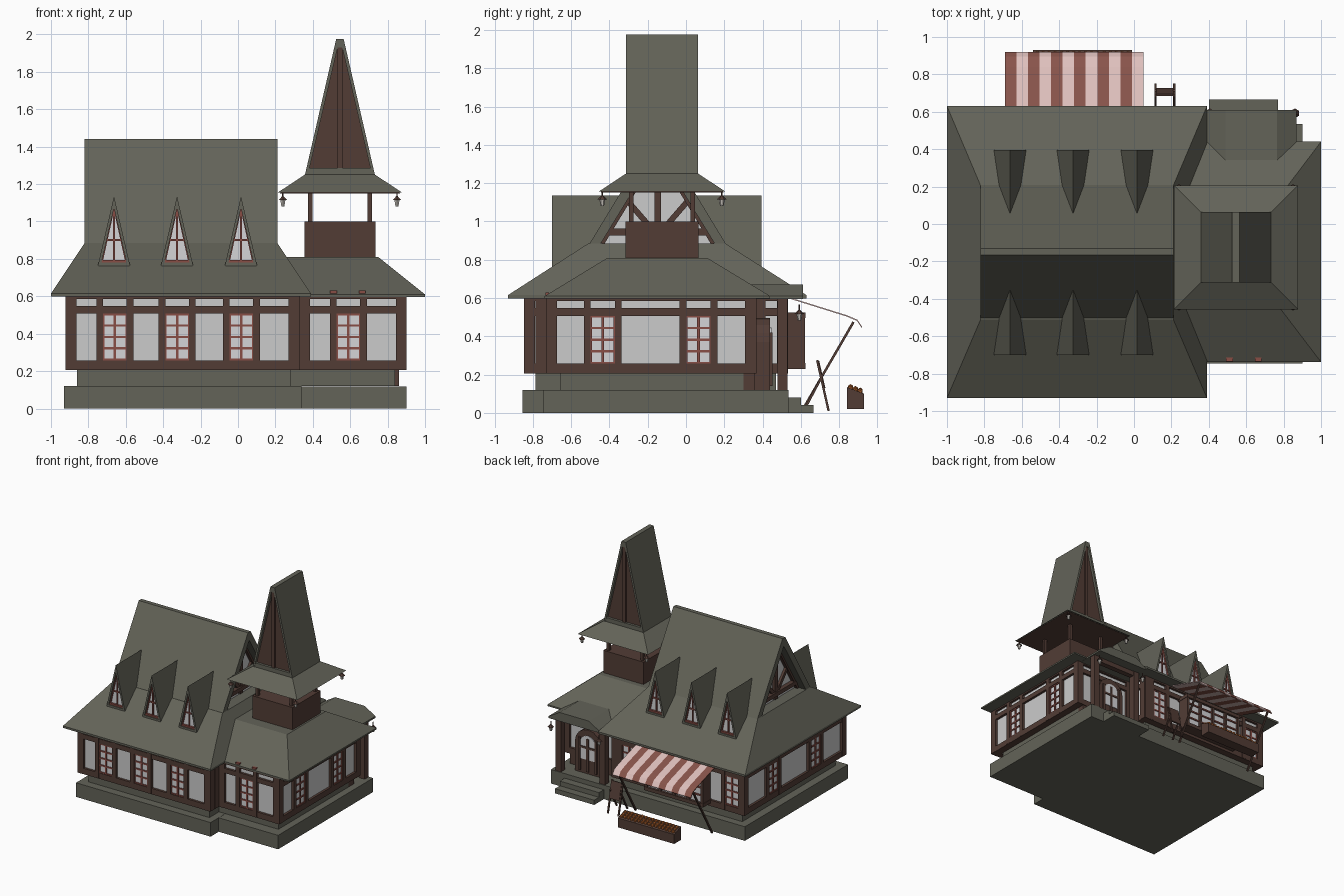
import bpy, bmesh, math, random
from mathutils import Matrix, Vector

if "Cube" in bpy.data.objects:
    bpy.data.objects.remove(bpy.data.objects["Cube"])

random.seed(4)
COLORS = {"roof_grey_green": (0.125, 0.125, 0.098), "timber_brown": (0.085, 0.046, 0.036),
          "plaster": (0.60, 0.60, 0.60), "window_pane": (0.66, 0.66, 0.68),
          "window_red": (0.25, 0.075, 0.06), "awning_red": (0.25, 0.09, 0.07),
          "awning_pink": (0.74, 0.53, 0.51), "orange": (0.5, 0.14, 0.03),
          "lantern_glass": (0.55, 0.52, 0.48)}
ROOF, WOOD, WALL, PANE, RED, ARED, APINK, ORANGE, GLASS = COLORS
MATS = {}
for n, c in COLORS.items():
    MATS[n] = bpy.data.materials.new(n)
    MATS[n].diffuse_color = (*c, 1)

parts = {}  # (name, material) -> bmesh
I4 = Matrix.Identity(4)


def bm_for(name, mat):
    return parts.setdefault((name, mat), bmesh.new())


def loft(name, mat, a, b, M=I4):
    """closed solid between two matching loops"""
    bm = bm_for(name, mat)
    va = [bm.verts.new(M @ Vector(p)) for p in a]
    vb = [bm.verts.new(M @ Vector(p)) for p in b]
    n = len(a)
    fs = [bm.faces.new(va), bm.faces.new(vb[::-1])]
    for i in range(n):
        j = (i + 1) % n
        fs.append(bm.faces.new((va[j], va[i], vb[i], vb[j])))
    bmesh.ops.recalc_face_normals(bm, faces=fs)


def rect(x0, x1, y0, y1, z):
    return [(x0, y0, z), (x1, y0, z), (x1, y1, z), (x0, y1, z)]


def box(name, mat, x0, x1, y0, y1, z0, z1, M=I4):
    loft(name, mat, rect(x0, x1, y0, y1, z0), rect(x0, x1, y0, y1, z1), M)


def prism(name, mat, prof, d0, d1, M=I4):
    """(u,z) profile extruded along local y"""
    loft(name, mat, [(u, d0, z) for u, z in prof], [(u, d1, z) for u, z in prof], M)


def beam(name, mat, p, q, w, d0, d1, M=I4):
    """straight timber from p to q in the (u,z) plane"""
    p, q = Vector(p), Vector(q)
    t = (q - p).normalized() * w / 2
    s = Vector((-t.y, t.x))
    prism(name, mat, [p + s, q + s, q - s, p - s], d0, d1, M)


def side(x, y, deg):
    """wall frame: local x along the wall, local -y outward"""
    return Matrix.Translation((x, y, 0)) @ Matrix.Rotation(math.radians(deg), 4, 'Z')


# stone base and steps
box("base_main", ROOF, -.93, .34, -.855, .535, 0, .12)
box("base_wing", ROOF, .30, .90, -.745, .535, 0, .119)
box("plinth_main", ROOF, -.86, .28, -.785, .47, .12, .21)
box("plinth_wing", ROOF, .25, .84, -.655, .30, .12, .209)
box("steps", ROOF, .40, .77, .5, .665, 0, .04)
box("steps", ROOF, .40, .77, .5, .60, .04, .08)

# plaster cores
box("walls_main", WALL, -.90, .31, -.825, .51, .21, .60)
box("walls_wing", WALL, .25, .88, -.71, .345, .21, .60)
box("doorway_base", WOOD, .33, .84, .29, .36, .12, .21)


def window(u, M, z0=.255, z1=.51, w=.0625, d=.012):
    box("window_panes", PANE, u - w, u + w, d, .03, z0, z1, M)
    for s in (-1, 1):
        box("window_bars", RED, u + s * w - .006, u + s * w + .006, d - .008, .02, z0, z1, M)
    box("window_bars", RED, u - .007, u + .007, d - .008, .02, z0, z1, M)
    for k in range(5):
        z = z0 + .006 + (z1 - z0 - .012) * k / 4
        box("window_bars", RED, u - w, u + w, d - .007, .02, z - .006, z + .006, M)


def wall(M, u0, u1, wins):
    n = "timber_frame"
    for z0, z1 in ((.207, .257), (.507, .547), (.585, .61)):
        box(n, WOOD, u0, u1, 0, .06, z0, z1, M)
    for u in (u0 + .028, u1 - .028):
        box(n, WOOD, u - .028, u + .028, -.002, .055, .207, .605, M)
    for u in wins:
        for s in (-1, 1):
            box(n, WOOD, u + s * .081 - .018, u + s * .081 + .018, -.002, .04, .21, .605, M)
        window(u, M)


wall(side(0, -.845, 0), -.92, .327, (-.658, -.325, .018))
wall(side(0, -.73, 0), .33, .90, (.59,))
wall(side(.90, 0, 90), -.73, .365, (-.435, .065))
wall(side(-.92, 0, -90), -.53, .845, (-.13, .44))
wall(side(0, .53, 180), -.327, .92, (-.17, .80))
wall(side(0, .365, 180), -.90, -.33, ())
wall(side(.33, 0, 90), .36, .53, ())
wall(side(.33, 0, 90), -.845, -.73, ())

# display bay under the awning
B = side(0, .625, 180)
box("bay_window", PANE, .06, .58, .02, .12, .25, .5, B)
for z in (.23, .495):
    box("bay_frame", WOOD, .04, .60, 0, .12, z, z + .03, B)
for k in range(5):
    u = .055 + k * .1325
    box("bay_frame", WOOD, u - .012, u + .012, .003, .1, .23, .52, B)
for z in (.32, .385, .45):
    box("window_bars", RED, .05, .59, .01, .10, z - .006, z + .006, B)

# main roof: hipped skirt and steep gable
loft("roof_skirt", ROOF, rect(-1, .39, -.93, .63, .598), rect(-1, .39, -.93, .63, .615))
loft("roof_skirt", ROOF, rect(-1, .39, -.93, .63, .615), rect(-.82, .21, -.51, .205, .885))
R = side(0, -.148, 90)
for s in (-1, 1):
    prism("roof_gable", ROOF, [(s * .358, .88), (s * .018, 1.44), (0, 1.44), (0, 1.37), (s * .30, .88)],
          -.21, .82, R)
for x, deg in ((.13, 90), (-.74, -90)):
    G = side(x, -.148, deg)
    prism("gable_wall", WALL, [(-.31, .88), (.31, .88), (0, 1.39)], .015, .03, G)
    beam("gable_timbers", WOOD, (-.30, .945), (.30, .945), .035, -.02, .02, G)
    beam("gable_timbers", WOOD, (0, .9), (0, 1.36), .035, -.01, .02, G)
    for s in (-1, 1):
        beam("gable_timbers", WOOD, (s * .03, .96), (s * .16, 1.11), .03, -.005, .02, G)
        beam("gable_timbers", WOOD, (s * .30, .89), (0, 1.385), .045, -.015, .02, G)

# dormers, three on each slope
for x in (-.663, -.326, .016):
    for deg, y in ((0, -.70), (180, .395)):
        D = side(x, y, deg)
        for s in (-1, 1):
            prism("dormer_roof", ROOF, [(s * .086, .765), (0, 1.135), (0, 1.07), (s * .070, .765)], 0, .37, D)
            beam("dormer_frame", RED, (s * .066, .785), (0, 1.085), .012, .012, .03, D)
        prism("dormer_pane", PANE, [(-.07, .765), (.07, .765), (0, 1.09)], .025, .035, D)
        beam("dormer_frame", RED, (0, .78), (0, 1.07), .01, .015, .03, D)
        beam("dormer_frame", RED, (-.045, .90), (.045, .90), .01, .015, .03, D)
        box("dormer_frame", RED, -.07, .07, .008, .03, .78, .793, D)
        box("dormer_roof", ROOF, -.082, .082, 0, .05, .762, .78, D)

# wing roof
loft("wing_roof", ROOF, rect(.2, 1, -.738, .44, .597), rect(.2, 1, -.738, .44, .61))
loft("wing_roof", ROOF, rect(.2, 1, -.738, .44, .61), rect(.22, .75, -.41, .11, .81))
for x in (.51, .665):
    box("eave_hooks", RED, x - .018, x + .018, -.735, -.715, .615, .63)

# bell tower: parapet, posts, flared eave, spire
TX, TY = .545, -.125
box("tower_parapet", WOOD, TX - .19, TX + .19, TY - .19, TY + .19, .78, 1.0)
for sx in (-1, 1):
    for sy in (-1, 1):
        x, y = TX + sx * .16, TY + sy * .16
        box("tower_posts", WOOD, x - .012, x + .012, y - .012, y + .012, 1.0, 1.165)


def sq(h, z):
    return rect(TX - h, TX + h, TY - h, TY + h, z)


loft("tower_soffit", WOOD, sq(.322, 1.15), sq(.315, 1.158))
loft("tower_eave", ROOF, sq(.332, 1.155), sq(.188, 1.25))
S = side(TX, TY, 0)
for s in (-1, 1):
    prism("spire_roof", ROOF, [(s * .188, 1.245), (s * .02, 1.975), (0, 1.975), (0, 1.93), (s * .012, 1.93),
                               (s * .172, 1.245)], -.188, .188, S)
for deg in (0, 180):
    F = side(TX, TY, deg)
    prism("spire_gable", WOOD, [(-.175, 1.28), (.175, 1.28), (.014, 1.94), (-.014, 1.94)], -.165, -.15, F)
    box("spire_post", WOOD, -.014, .014, -.18, -.15, 1.27, 1.94, F)
    box("spire_sill", ROOF, -.178, .178, -.186, -.14, 1.245, 1.285, F)

# porch: clipped roof, posts, arched door
prism("porch_roof", ROOF, [(.39, .595), (.87, .595), (.87, .61), (.765, .67), (.49, .67), (.39, .61)], .25, .61)
for x in (.42, .835):
    box("porch_posts", WOOD, x - .026, x + .026, .477, .53, .12, .6)
box("porch_beam", WOOD, .40, .86, .48, .525, .555, .6)


def arch(w, z0, zs):
    return [(-w, z0), (w, z0)] + [(w * math.cos(a * math.pi / 8), zs + w * math.sin(a * math.pi / 8)) for a in range(9)]


P = side(.615, .44, 180)
prism("door_frame", WOOD, arch(.125, .12, .37), 0, .14, P)
prism("door_glass", PANE, arch(.075, .24, .37), -.006, .01, P)
for u in (-.078, 0, .078):
    box("door_bars", WOOD, u - .01, u + .01, -.012, .01, .14, .42, P)
box("door_bars", WOOD, -.075, .075, -.012, .01, .335, .352, P)


# lanterns
def lantern(x, y, z):
    for n, m, r1, r2, h, dz in (("lantern_glass", GLASS, .009, .016, .035, -.03),
                                ("lantern_cap", WOOD, .026, .004, .022, -.003),
                                ("lantern_hook", WOOD, .004, .004, .03, .02)):
        bmesh.ops.create_cone(bm_for(n, m), cap_ends=True, segments=6, radius1=r1, radius2=r2, depth=h,
                              matrix=Matrix.Translation((x, y, z + dz)))


for sx in (-1, 1):
    for sy in (-1, 1):
        lantern(TX + sx * .305, TY + sy * .312, 1.128)
for x in (.405, .86):
    lantern(x, .592, .53)

# striped awning with curved lip, and its leaning props
prof = [(.52, .61), (.84, .51), (.895, .487), (.92, .45)]
prof = prof + [(y - .003, z - .006) for y, z in prof[::-1]]
for k in range(12):
    x0 = -.69 + k * .0617
    n, m = (("awning_stripe_red", ARED), ("awning_stripe_pink", APINK))[k % 2]
    for i in range(3):
        q = [prof[i], prof[i + 1], prof[6 - i], prof[7 - i]]
        loft(n, m, [(x0, y, z) for y, z in q], [(x0 + .0617, y, z) for y, z in q])
Q = side(0, 0, 90)
for x in (-.68, .04):
    beam("awning_props", WOOD, (.62, .035), (.875, .475), .013, -x - .007, -x + .007, Q)

# folding sign board
for x in (.115, .215):
    beam("sign_legs", WOOD, (.685, .275), (.745, .01), .012, -x - .006, -x + .006, Q)
    beam("sign_legs", WOOD, (.715, .2), (.625, .03), .012, -x - .006, -x + .006, Q)
beam("sign_board", WOOD, (.69, .27), (.722, .13), .012, -.21, -.12, Q)

# planter full of orange fruit
prism("planter", WOOD, [(.84, .02), (.93, .02), (.93, .10), (.84, .135)], .01, .54, Q)
for i in range(16):
    for j in range(3):
        bmesh.ops.create_icosphere(bm_for("fruit", ORANGE), subdivisions=1, radius=.015, matrix=Matrix.Translation(
            (-.03 - i * .0325, .86 + j * .025, .132 - j * .009 + random.uniform(-.004, .004))))

# turn the collected parts into objects
for (name, mat), bm in parts.items():
    me = bpy.data.meshes.new(name)
    bm.to_mesh(me)
    bm.free()
    me.materials.append(MATS[mat])
    bpy.context.collection.objects.link(bpy.data.objects.new(name, me))

for m in bpy.data.materials:
    if m.users and not m.is_grease_pencil:
        m.use_nodes = True
        m.node_tree.nodes["Principled BSDF"].inputs["Base Color"].default_value = m.diffuse_color
